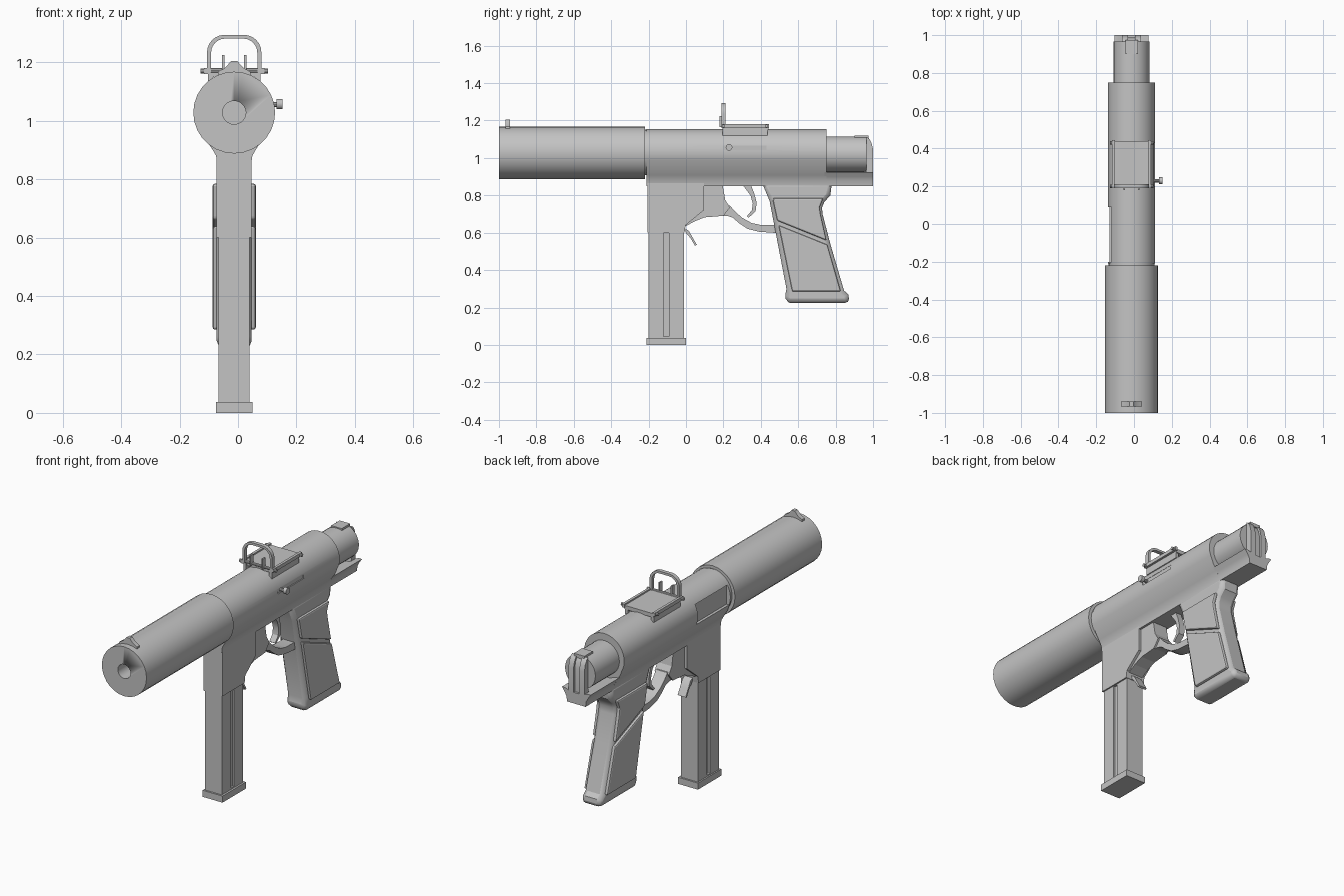
import bpy, bmesh, math
from mathutils import Vector

CX = -0.013   # centre plane of the body
AXIS_Z = 1.03  # height of the barrel axis

grey = bpy.data.materials.new("gunmetal_grey")
grey.diffuse_color = (0.55, 0.55, 0.55, 1)


def finish(name, bm, smooth=30, bevel=0):
    bmesh.ops.recalc_face_normals(bm, faces=bm.faces)
    me = bpy.data.meshes.new(name)
    bm.to_mesh(me)
    bm.free()
    ob = bpy.data.objects.new(name, me)
    bpy.context.collection.objects.link(ob)
    me.materials.append(grey)
    if bevel:
        m = ob.modifiers.new("bevel", 'BEVEL')
        m.width, m.segments, m.limit_method = bevel, 2, 'ANGLE'
        m.angle_limit = math.radians(50)
    if smooth:
        bpy.ops.object.select_all(action='DESELECT')
        ob.select_set(True)
        bpy.context.view_layer.objects.active = ob
        bpy.ops.object.shade_smooth_by_angle(angle=math.radians(smooth))
    return ob


def prism(name, pts, a, b, axis='x', smooth=30, bevel=0):
    """Extrude a profile: (y, z) points along x, or (x, z) points along y."""
    bm = bmesh.new()
    def at(p, t):
        return (CX + t, p[0], p[1]) if axis == 'x' else (CX + p[0], t, p[1])
    lo = [bm.verts.new(at(p, a)) for p in pts]
    hi = [bm.verts.new(at(p, b)) for p in pts]
    bm.faces.new(lo)
    bm.faces.new(hi)
    n = len(pts)
    for i in range(n):
        j = (i + 1) % n
        bm.faces.new((lo[i], lo[j], hi[j], hi[i]))
    return finish(name, bm, smooth, bevel)


def box(name, x0, x1, y0, y1, z0, z1, bevel=0):
    return prism(name, [(y0, z0), (y1, z0), (y1, z1), (y0, z1)], x0, x1, smooth=0, bevel=bevel)


def arc(r, a0, a1, n, cx=0, cz=AXIS_Z):
    return [(cx + r * math.cos(math.radians(a0 + (a1 - a0) * i / n)),
             cz + r * math.sin(math.radians(a0 + (a1 - a0) * i / n))) for i in range(n + 1)]


def tube(name, r, y0, y1, z=AXIS_Z, n=28, cx=0):
    return prism(name, arc(r, 0, 360, n, cx, z)[:-1], y0, y1, 'y')


def rod_x(name, r, x0, x1, y, z, n=12):
    return prism(name, arc(r, 0, 360, n, y, z)[:-1], x0, x1, 'x')


def cut(ob, cutter):
    m = ob.modifiers.new("cut", 'BOOLEAN')
    m.object, m.solver = cutter, 'EXACT'
    cutter.hide_render = True
    cutter.hide_set(True)


def mirrored(pts):
    """Close a profile given its right half, listed bottom to top."""
    return pts + [(-x, z) for x, z in reversed(pts)]


# front barrel shroud with bore
shroud = tube("barrel_shroud", 0.14, -1, -0.22, 1.028)
cut(shroud, tube("bore_cutter", 0.04, -1.1, -0.85, 1.028, 20))

# front sight blade
prism("front_sight", mirrored([(0.055, 1.15), (0.055, 1.168), (0.03, 1.182), (0.01, 1.205)]),
      -0.965, -0.94, 'y')

# receiver: round top flaring into a narrow underside
half = [(0.058, 0.85), (0.062, 0.88), (0.078, 0.908), (0.1, 0.945)] + arc(0.125, -30, 85, 12)
receiver = prism("receiver", mirrored(half), -0.21, 0.75, 'y')
cut(receiver, box("port_cutter", -0.3, -0.101, -0.2, 0.09, 0.985, 1.095))
cut(receiver, box("slot_cutter", 0.118, 0.3, 0.2, 0.43, 1.042, 1.066))
tube("barrel_collar", 0.122, -0.23, -0.2)

# rear tail, cradle and end strap
tube("receiver_tail", 0.095, 0.74, 0.965, 1.02)
cradle = [(0.058, 0.85), (0.062, 0.88), (0.073, 0.9), (0.09, 0.925), (0.07, 0.925), (0.035, 0.912)]
prism("rear_cradle", mirrored(cradle), 0.74, 1.0, 'y')
strap = [(0.955, 0.9), (0.965, 0.94), (0.965, 1.113), (0.978, 1.105), (0.992, 1.08), (1.0, 1.045),
         (1.0, 0.9)]
for s in (-1, 1):
    prism("end_strap_side", strap, s * 0.018, s * 0.05)
prism("end_strap_core", [(y - 0.012, z) for y, z in strap], -0.02, 0.02)
box("rear_catch", -0.033, 0.033, 0.9, 0.975, 1.1, 1.12)

# magazine housing and the web leading to the trigger guard
prism("magazine_housing", [(-0.205, 0.6), (-0.008, 0.6), (-0.002, 0.64), (0.095, 0.72),
                           (0.095, 0.9), (-0.205, 0.92)], -0.06, 0.06, smooth=0)
prism("guard_web", [(-0.01, 0.63), (0.045, 0.66), (0.1, 0.682), (0.2, 0.69), (0.235, 0.735),
                    (0.21, 0.775), (0.195, 0.86), (-0.01, 0.86)], -0.045, 0.045, smooth=0)

# trigger guard and trigger
outer = [(0.19, 0.69), (0.22, 0.69), (0.25, 0.68), (0.285, 0.65), (0.33, 0.62), (0.39, 0.605),
         (0.49, 0.598)]
inner = [(0.49, 0.64), (0.4, 0.641), (0.35, 0.652), (0.3, 0.68), (0.26, 0.715), (0.235, 0.745),
         (0.19, 0.75)]
prism("trigger_guard", outer + inner, -0.035, 0.035)
prism("trigger", [(0.3, 0.86), (0.345, 0.86), (0.365, 0.81), (0.378, 0.76), (0.372, 0.715),
                  (0.335, 0.68), (0.325, 0.687), (0.352, 0.72), (0.357, 0.755), (0.345, 0.8)],
      -0.018, 0.018)
prism("magazine_catch", [(-0.01, 0.625), (0.015, 0.61), (0.035, 0.575), (0.058, 0.535),
                         (0.048, 0.53), (0.025, 0.57), (0.0, 0.598)], -0.025, 0.025)

# magazine with side grooves and base plate
magazine = box("magazine", -0.054, 0.052, -0.2, -0.01, 0.02, 0.62)
for s in (-1, 1):
    x = s * 0.053
    cut(magazine, box("groove_cutter", x - 0.011, x + 0.011, -0.12, -0.092, 0.045, 0.598))
box("magazine_base", -0.062, 0.063, -0.21, 0.0, 0, 0.037)

# pistol grip core, with raised cheek panels split by a slanted groove
prism("grip", [(0.405, 0.87), (0.447, 0.77), (0.537, 0.3), (0.527, 0.245), (0.553, 0.225),
               (0.874, 0.225), (0.868, 0.27), (0.845, 0.29), (0.773, 0.535), (0.73, 0.7),
               (0.727, 0.735), (0.74, 0.765), (0.772, 0.8), (0.78, 0.87)],
      -0.06, 0.06, bevel=0.022)
upper = [(0.462, 0.785), (0.735, 0.785), (0.715, 0.735), (0.72, 0.7), (0.752, 0.558), (0.488, 0.664)]
lower = [(0.495, 0.64), (0.757, 0.535), (0.828, 0.285), (0.568, 0.285)]
for s in (-1, 1):
    for nm, pts in (("upper", upper), ("lower", lower)):
        prism("grip_panel_" + nm, pts, s * 0.05, s * 0.074, smooth=0, bevel=0.008)

# sight mount: plate, rails and side brackets
box("sight_plate", -0.09, 0.09, 0.2, 0.44, 1.15, 1.172)
for s in (-1, 1):
    prism("sight_rail", [(0.19, 1.16), (0.445, 1.16), (0.445, 1.18), (0.19, 1.18)],
          s * 0.088, s * 0.103, smooth=0)
    prism("sight_bracket", [(0.195, 1.12), (0.435, 1.12), (0.435, 1.165), (0.195, 1.165)],
          s * 0.072, s * 0.09, smooth=0)
    for y in (0.2, 0.43):
        rod_x("sight_pin", 0.009, s * 0.098, s * 0.115, y, 1.17, 10)
    # small inner sight posts
    prism("sight_post", [(0.18, 1.165), (0.205, 1.165), (0.205, 1.225), (0.18, 1.225)],
          s * 0.034, s * 0.042, smooth=0)
rod_x("sight_hinge", 0.008, -0.1, 0.1, 0.2, 1.172, 10)

# folding wire sight loop
def arch(w, top, r):
    right = arc(r, 0, 90, 6, w - r, top - r)
    return [(w, 1.165)] + right + [(-x, z) for x, z in reversed(right)] + [(-w, 1.165)]
prism("sight_loop", arch(0.093, 1.294, 0.06) + arch(0.079, 1.281, 0.048)[::-1], 0.19, 0.212, 'y')

# cocking knob
rod_x("cocking_stem", 0.009, 0.1, 0.15, 0.23, 1.055, 10)
rod_x("cocking_knob", 0.018, 0.145, 0.165, 0.23, 1.057, 14)
